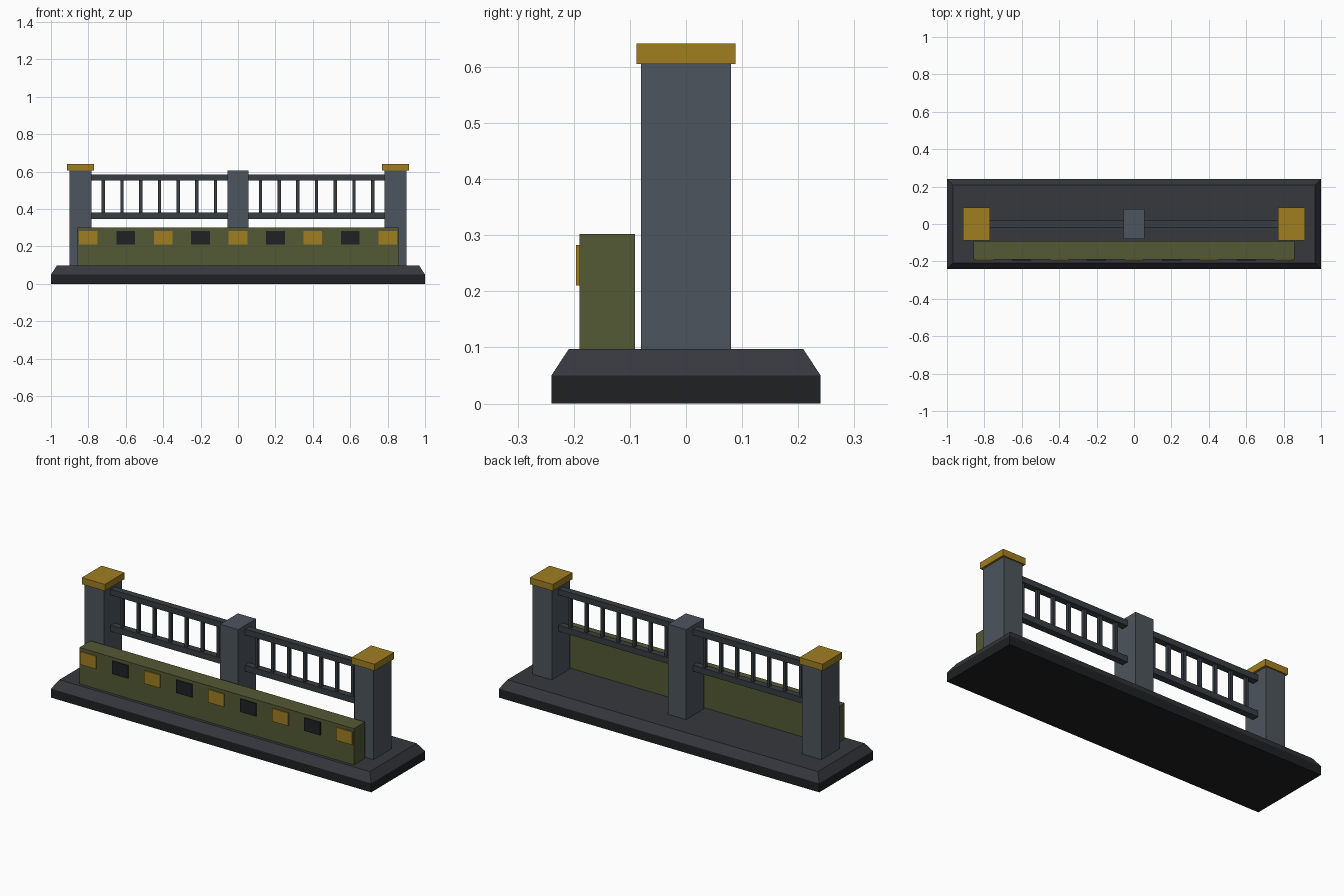
import bpy
import bmesh

if "Cube" in bpy.data.objects:
    bpy.data.objects.remove(bpy.data.objects["Cube"])


def material(name, rgb):
    m = bpy.data.materials.new(name)
    m.diffuse_color = (*rgb, 1)
    m.use_nodes = True
    m.node_tree.nodes["Principled BSDF"].inputs["Base Color"].default_value = m.diffuse_color
    return m


STEEL = material("steel", (0.075, 0.09, 0.11))
RAIL = material("rail_steel", (0.04, 0.046, 0.055))
SLAB = material("slab_grey", (0.037, 0.04, 0.048))
DARK = material("dark", (0.014, 0.015, 0.017))
GREEN = material("olive", (0.09, 0.1, 0.035))
GOLD = material("gold", (0.35, 0.21, 0.015))


def box(name, x, y, z, mat, inset=0.0):
    """Box from (min, max) ranges; inset shrinks the top face on all sides."""
    bm = bmesh.new()
    bmesh.ops.create_cube(bm, size=1)
    for v in bm.verts:
        top = v.co.z > 0
        for axis, (lo, hi) in enumerate((x, y, z)):
            d = inset if top and axis < 2 else 0.0
            v.co[axis] = hi - d if v.co[axis] > 0 else lo + d
    mesh = bpy.data.meshes.new(name)
    bm.to_mesh(mesh)
    bm.free()
    mesh.materials.append(mat)
    obj = bpy.data.objects.new(name, mesh)
    bpy.context.collection.objects.link(obj)
    return obj


def around(c, half):
    return (c - half, c + half)


# Stepped base: dark plinth with a sloped slab on top
box("base_plinth", (-1, 1), (-0.24, 0.24), (0, 0.05), DARK)
box("base_slab", (-1, 1), (-0.24, 0.24), (0.05, 0.097), SLAB, inset=0.031)

# Posts, with gold caps on the end ones
box("center_post", around(0, 0.057), around(0, 0.08), (0.097, 0.605), STEEL)
for side, s in (("left", -1), ("right", 1)):
    x = 0.842 * s
    box(f"{side}_post", around(x, 0.06), around(0, 0.08), (0.097, 0.605), STEEL)
    box(f"{side}_post_cap", around(x, 0.072), around(0, 0.088), (0.605, 0.642), GOLD)

    # Railing panel between the center and end post
    span = around(0.42 * s, 0.367)
    box(f"{side}_top_rail", span, around(0, 0.019), (0.552, 0.585), RAIL)
    box(f"{side}_bottom_rail", span, around(0, 0.019), (0.347, 0.381), RAIL)
    for i in range(7):
        box(f"{side}_baluster_{i + 1}", around((0.12 + 0.1 * i) * s, 0.009),
            around(0, 0.009), (0.38, 0.553), RAIL)

# Front barrier beam with alternating gold and dark markers
box("front_barrier", (-0.857, 0.857), (-0.19, -0.091), (0.097, 0.302), GREEN)
for i in range(9):
    box(f"barrier_marker_{i + 1}", around(-0.8 + 0.2 * i, 0.05), (-0.196, -0.188),
        (0.21, 0.283), DARK if i % 2 else GOLD)
